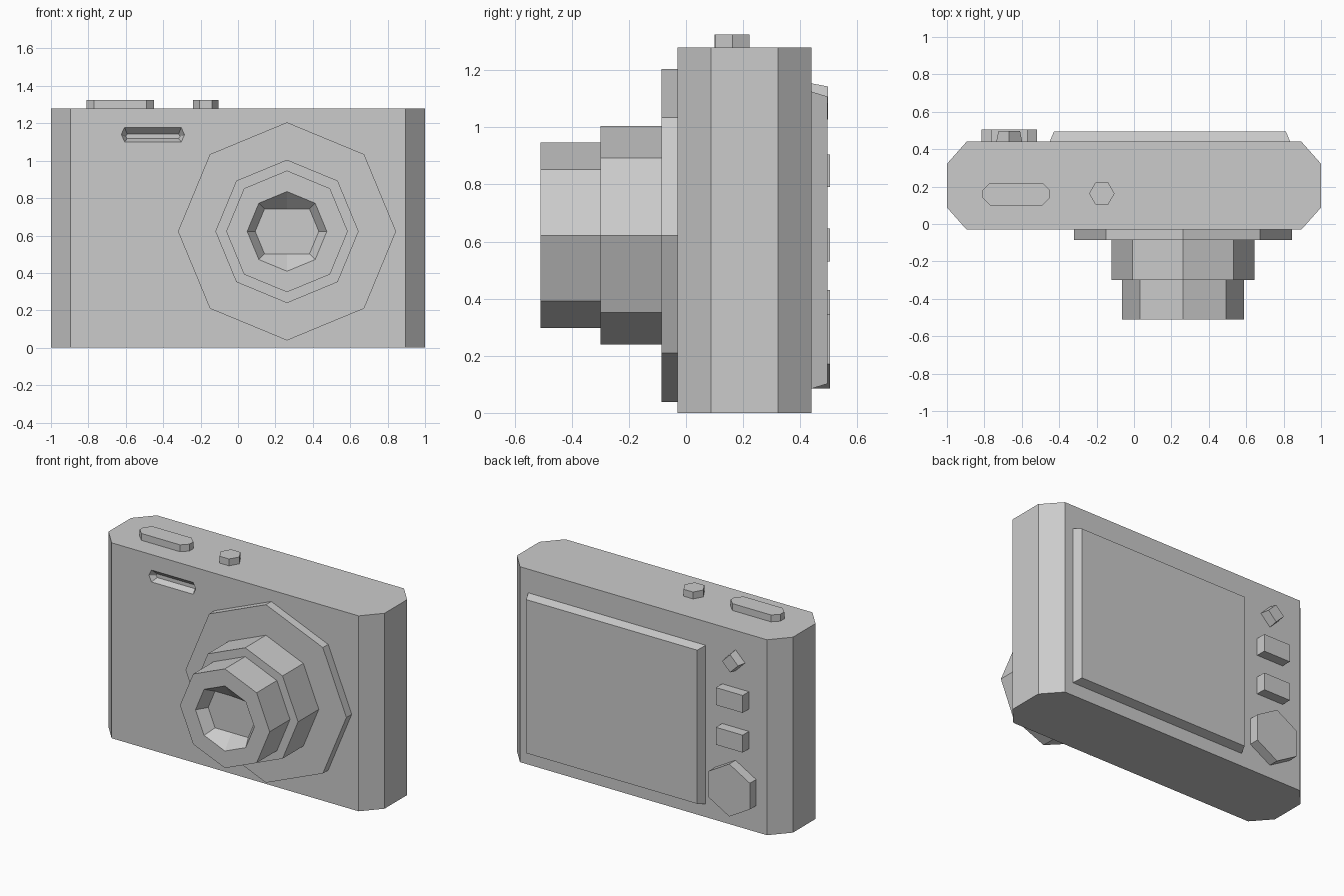
import bpy
import bmesh
from math import cos, sin, pi
from mathutils import Vector

cube = bpy.data.objects.get("Cube")
if cube:
    bpy.data.objects.remove(cube, do_unlink=True)

grey = bpy.data.materials.new("light grey")
grey.use_nodes = True
GREY = (0.6, 0.6, 0.6, 1)
grey.diffuse_color = GREY
grey.node_tree.nodes["Principled BSDF"].inputs["Base Color"].default_value = GREY


def loft(name, rings, axis="y"):
    """Join (outline, level) rings into a capped solid along y or z."""
    bm = bmesh.new()
    loops = []
    for outline, level in rings:
        loops.append([bm.verts.new((a, level, b) if axis == "y" else (a, b, level))
                      for a, b in outline])
    for low, high in zip(loops, loops[1:]):
        n = len(low)
        for i in range(n):
            j = (i + 1) % n
            bm.faces.new((low[i], low[j], high[j], high[i]))
    bm.faces.new(loops[0])
    bm.faces.new(loops[-1])
    bmesh.ops.recalc_face_normals(bm, faces=bm.faces)
    mesh = bpy.data.meshes.new(name)
    bm.to_mesh(mesh)
    bm.free()
    mesh.materials.append(grey)
    obj = bpy.data.objects.new(name, mesh)
    bpy.context.collection.objects.link(obj)
    return obj


def polygon(center, radius, sides, start=0.0):
    return [(center[0] + radius * cos(start + 2 * pi * i / sides),
             center[1] + radius * sin(start + 2 * pi * i / sides)) for i in range(sides)]


def chamfered(center, half_w, half_h, cut_w, cut_h):
    """Rectangle outline with its four corners cut off."""
    pts = []
    for sx, sy, flip in ((1, -1, False), (1, 1, True), (-1, 1, False), (-1, -1, True)):
        pair = [(sx * (half_w - cut_w), sy * half_h), (sx * half_w, sy * (half_h - cut_h))]
        pts += pair[::-1] if flip else pair
    return [(center[0] + x, center[1] + y) for x, y in pts]


def rect(center, half_w, half_h):
    return [(center[0] + sx * half_w, center[1] + sy * half_h)
            for sx, sy in ((-1, -1), (1, -1), (1, 1), (-1, 1))]


FRONT, BACK, TOP = -0.03, 0.44, 1.28

# Body with chamfered upright corners
outline = chamfered((0, 0.205), 1.0, 0.235, 0.105, 0.118)
body = loft("body", [(outline, 0), (outline, TOP)], "z")

# Tapered flash recess cut into the front
slot = (-0.455, 1.14)
mouth = chamfered(slot, 0.17, 0.04, 0.018, 0.0395)
floor = chamfered((slot[0], 1.13), 0.145, 0.012, 0.008, 0.011)
mid = [(a + (a - c) * 0.2, b + (b - d) * 0.2) for (a, b), (c, d) in zip(mouth, floor)]
cutter = loft("flash_cutter", [(mid, FRONT - 0.01), (floor, FRONT + 0.04)])
cutter.hide_render = True
mod = body.modifiers.new("flash recess", "BOOLEAN")
mod.operation = "DIFFERENCE"
mod.solver = "EXACT"
mod.object = cutter
bpy.context.view_layer.objects.active = body
bpy.ops.object.modifier_apply(modifier=mod.name)
bpy.data.objects.remove(cutter, do_unlink=True)

# Lens: stepped octagonal rings, the last one hollowed
lens = (0.262, 0.622)


def octagon(radius):
    return polygon(lens, radius, 8)


loft("lens_mount", [(octagon(0.583), FRONT), (octagon(0.583), -0.085)])
loft("lens_outer_barrel", [(octagon(0.383), -0.085), (octagon(0.383), -0.30)])
glass = [(x, max(lens[1] - 0.12, min(lens[1] + 0.12, z))) for x, z in octagon(0.17)]
loft("lens_inner_barrel", [(octagon(0.325), -0.30), (octagon(0.325), -0.51),
                           (octagon(0.213), -0.51), (glass, -0.44)])

# Buttons on the top
pill = chamfered((-0.63, 0.16), 0.18, 0.06, 0.04, 0.04)
loft("shutter_button", [(pill, TOP), (pill, TOP + 0.045)], "z")
hexagon = polygon((-0.172, 0.163), 0.068, 6)
loft("power_button", [(hexagon, TOP), (hexagon, TOP + 0.045)], "z")

# Screen with bevelled sides
screen = (0.192, 0.605)
loft("screen", [(rect(screen, 0.643, 0.52), BACK), (rect(screen, 0.62, 0.503), 0.495)])

# Controls on the back
column = -0.667
diamond = (column, 1.085)
loft("diamond_button", [(polygon(diamond, 0.069, 4), BACK), (polygon(diamond, 0.058, 4), 0.497)])
for name, z in (("upper_button", 0.848), ("lower_button", 0.588)):
    key = rect((column, z), 0.097, 0.057)
    loft(name, [(key, BACK), (key, 0.505)])
pad = polygon((column, 0.258), 0.172, 6, pi / 2)
loft("control_pad", [(pad, BACK), (pad, 0.505)])
